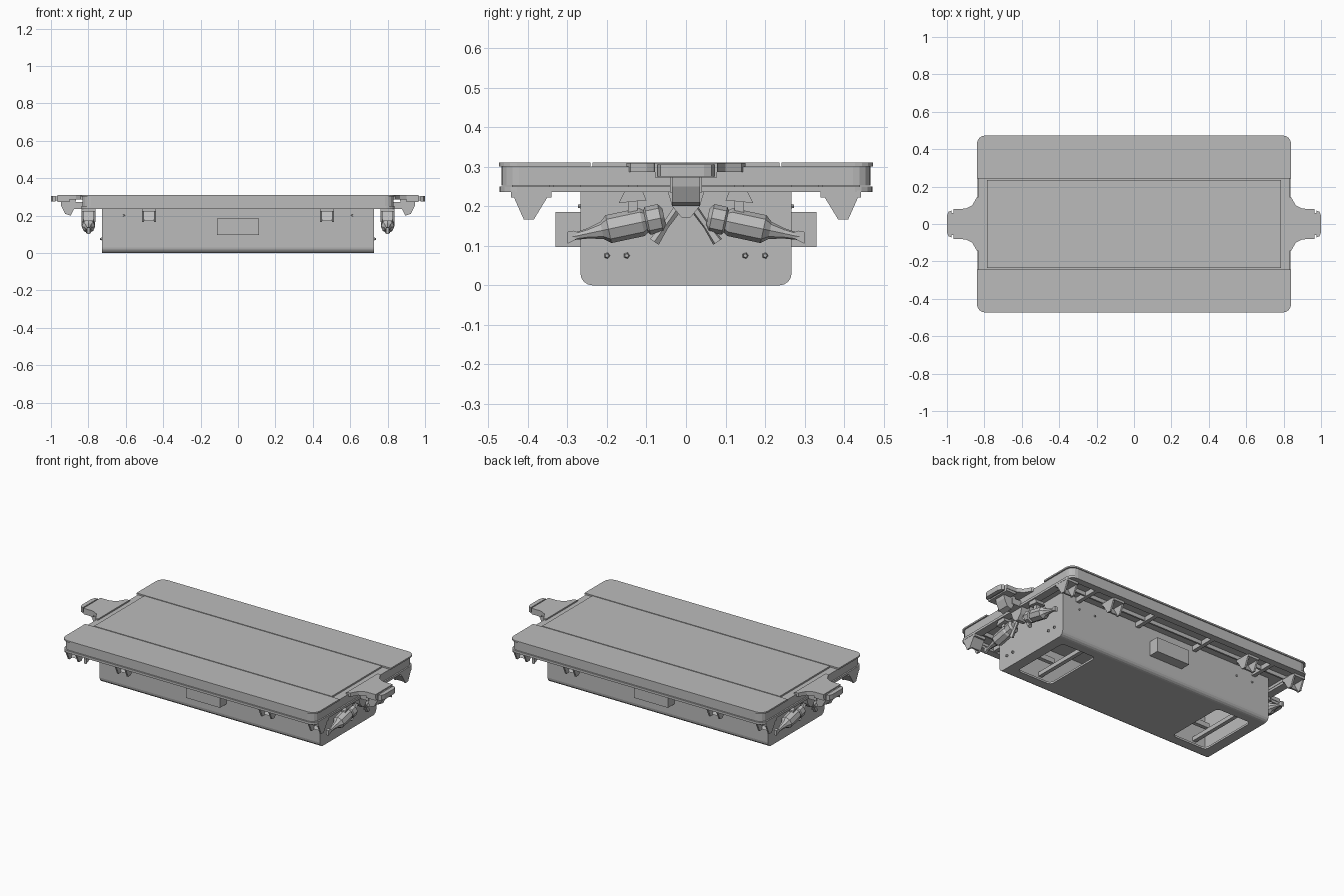
import bpy, bmesh, math
from mathutils import Vector

if "Cube" in bpy.data.objects:
    bpy.data.objects.remove(bpy.data.objects["Cube"])

grey = bpy.data.materials.new("plain grey")
grey.use_nodes = True
colour = (0.5, 0.5, 0.5, 1)
grey.diffuse_color = colour
grey.node_tree.nodes["Principled BSDF"].inputs["Base Color"].default_value = colour


def finish(name, bm):
    bmesh.ops.recalc_face_normals(bm, faces=bm.faces)
    mesh = bpy.data.meshes.new(name)
    bm.to_mesh(mesh)
    bm.free()
    mesh.materials.append(grey)
    ob = bpy.data.objects.new(name, mesh)
    bpy.context.collection.objects.link(ob)
    return ob


def prism(name, outline, lo, hi, axis="z"):
    """Extrude a 2D outline: xy along z, yz along x, or xz along y."""
    place = {"z": lambda a, b, t: (a, b, t),
             "x": lambda a, b, t: (t, a, b),
             "y": lambda a, b, t: (a, t, b)}[axis]
    bm = bmesh.new()
    low = [bm.verts.new(place(a, b, lo)) for a, b in outline]
    top = [bm.verts.new(place(a, b, hi)) for a, b in outline]
    bm.faces.new(low)
    bm.faces.new(top)
    for i in range(len(low)):
        j = (i + 1) % len(low)
        bm.faces.new((low[i], low[j], top[j], top[i]))
    return finish(name, bm)


def box(name, x0, x1, y0, y1, z0, z1):
    return prism(name, [(x0, y0), (x1, y0), (x1, y1), (x0, y1)], z0, z1)


def rounded(x0, x1, y0, y1, radii, steps=4):
    """Rounded rectangle; radii run from the low corner counter-clockwise."""
    pts = []
    corners = [(x0, y0, 1, 1), (x1, y0, -1, 1), (x1, y1, -1, -1), (x0, y1, 1, -1)]
    for k, ((cx, cy, sx, sy), r) in enumerate(zip(corners, radii)):
        if r == 0:
            pts.append((cx, cy))
            continue
        for i in range(steps + 1):
            a = math.pi * (1 + k / 2 + i / steps / 2)
            pts.append((cx + sx * r + r * math.cos(a), cy + sy * r + r * math.sin(a)))
    return pts


def ring(name, outer, inner, z0, z1):
    """Hollow frame between two matching outlines."""
    bm = bmesh.new()
    loops = [[bm.verts.new((x, y, z)) for x, y in o]
             for o, z in ((outer, z0), (outer, z1), (inner, z1), (inner, z0))]
    n = len(outer)
    for k in range(4):
        a, b = loops[k], loops[(k + 1) % 4]
        for i in range(n):
            j = (i + 1) % n
            bm.faces.new((a[i], a[j], b[j], b[i]))
    return finish(name, bm)


def spindle(name, start, end, profile, sides=8):
    """Faceted turned part; profile holds (fraction along axis, radius)."""
    start, end = Vector(start), Vector(end)
    turn = (end - start).to_track_quat("Z", "Y")
    bm = bmesh.new()
    loops = []
    for t, r in profile:
        centre = start.lerp(end, t)
        loops.append([bm.verts.new(centre + turn @ Vector(
            (r * math.cos(a), r * math.sin(a), 0)))
            for a in [2 * math.pi * i / sides for i in range(sides)]])
    bm.faces.new(loops[0])
    bm.faces.new(loops[-1])
    for a, b in zip(loops, loops[1:]):
        for i in range(sides):
            j = (i + 1) % sides
            bm.faces.new((a[i], a[j], b[j], b[i]))
    return finish(name, bm)


def cut(target, cutter):
    mod = target.modifiers.new("cut", "BOOLEAN")
    mod.operation, mod.solver, mod.object = "DIFFERENCE", "EXACT", cutter
    bpy.context.view_layer.objects.active = target
    bpy.ops.object.modifier_apply(modifier=mod.name)
    bpy.data.objects.remove(cutter)


# Deck: slab, side planks, centre panel and rims
R = [0.045] * 4
prism("deck_slab", rounded(-0.832, 0.832, -0.467, 0.467, R), 0.268, 0.301)
inner = rounded(-0.79, 0.79, -0.43, 0.43, R)
ring("deck_rim", rounded(-0.832, 0.832, -0.467, 0.467, R), inner, 0.252, 0.27)
ring("deck_lower_lip", rounded(-0.838, 0.838, -0.472, 0.472, R), inner, 0.236, 0.25)
prism("deck_plank_front", rounded(-0.84, 0.84, -0.473, -0.242, [0.045, 0.045, 0, 0]), 0.301, 0.31)
prism("deck_plank_back", rounded(-0.84, 0.84, 0.242, 0.473, [0, 0, 0.045, 0.045]), 0.301, 0.31)
box("deck_panel", -0.785, 0.785, -0.236, 0.236, 0.301, 0.31)

# Hull: hollow tub with rounded lower edges and two openings below
hull = prism("hull", rounded(-0.267, 0.267, 0, 0.268, [0.03, 0.03, 0, 0]), -0.727, 0.727, "x")
cut(hull, box("hull_cavity", -0.715, 0.715, -0.255, 0.255, 0.012, 0.262))
for s in (-1, 1):
    xa, xb = sorted((s * 0.43, s * 0.665))
    cut(hull, prism("hull_opening", rounded(xa, xb, -0.19, 0.19, [0.025] * 4), -0.05, 0.05))
    # Frame bars inside each opening
    for x in (0.45, 0.64):
        box("inner_crossbar", s * x - 0.012, s * x + 0.012, -0.255, 0.255, 0.07, 0.095)
    for y in (-0.17, 0.17):
        box("inner_rail", xa, xb, y - 0.012, y + 0.012, 0.12, 0.15)
ring("drain_frame", rounded(-0.03, 0.03, -0.025, 0.025, [0.004] * 4),
     rounded(-0.018, 0.018, -0.014, 0.014, [0.004] * 4), -0.0, 0.004)

for f in (-1, 1):
    # Side equipment box
    y0, y1 = sorted((f * 0.26, f * 0.33))
    box("side_box", -0.112, 0.112, y0, y1, 0.097, 0.185)
    # Joists under the deck overhang
    y0, y1 = sorted((f * 0.265, f * 0.44))
    for x in (-0.62, -0.2, 0.2, 0.62):
        box("deck_joist", x - 0.012, x + 0.012, y0, y1, 0.24, 0.27)
    y0, y1 = sorted((f * 0.335, f * 0.345))
    box("deck_stringer", -0.8, 0.8, y0, y1, 0.245, 0.27)
    # Tapered hanging brackets
    taper = [(f * 0.34, 0.24), (f * 0.443, 0.24), (f * 0.41, 0.166), (f * 0.385, 0.166)]
    web = [(f * 0.34, 0.24), (f * 0.352, 0.24), (f * 0.392, 0.172), (f * 0.382, 0.172)]
    for x in (-0.8, -0.475, 0.475, 0.8):
        for d in (-0.032, 0.032):
            prism("bracket_cheek", taper, x + d - 0.005, x + d + 0.005, "x")
        prism("bracket_web", web, x - 0.03, x + 0.03, "x")
        y0, y1 = sorted((f * 0.34, f * 0.443))
        box("bracket_top", x - 0.037, x + 0.037, y0, y1, 0.222, 0.24)
    # Small side bolts
    for x in (-0.61, -0.5, 0.5, 0.61):
        spindle("side_bolt", (x, f * 0.262, 0.2), (x, f * 0.273, 0.2), [(0, 0.007), (1, 0.005)], 6)

for s in (-1, 1):
    # Coupler: tapered tongue, head, end cap and hook
    tongue = [(0.82, -0.15), (0.842, -0.14), (0.865, -0.1), (0.9, -0.082), (0.965, -0.08)]
    tongue += [(x, -y) for x, y in reversed(tongue)]
    prism("coupler_tongue", [(s * x, y) for x, y in tongue], 0.286, 0.309)
    x0, x1 = sorted((s * 0.9, s * 0.965))
    box("coupler_head", x0, x1, -0.078, 0.078, 0.272, 0.3)
    x0, x1 = sorted((s * 0.96, s * 0.982))
    box("coupler_neck", x0, x1, -0.06, 0.06, 0.28, 0.302)
    cap = [(0.975, -0.072), (0.992, -0.065), (1.0, -0.045),
           (1.0, 0.045), (0.992, 0.065), (0.975, 0.072)]
    prism("coupler_cap", [(s * x, y) for x, y in cap], 0.275, 0.306)
    hook = [(0.865, 0.29), (0.95, 0.29), (0.945, 0.25), (0.925, 0.21), (0.895, 0.2), (0.875, 0.24)]
    prism("coupler_hook", [(s * x, z) for x, z in hook], -0.035, 0.035, "y")
    x0, x1 = sorted((s * 0.72, s * 0.89))
    box("coupler_drawbar", x0, x1, -0.04, 0.04, 0.235, 0.272)
    # Hanger joining the drawbar to the cylinders
    hanger = [(-0.05, 0.25), (0.05, 0.25), (0.035, 0.2), (0.01, 0.17), (-0.01, 0.17), (-0.035, 0.2)]
    x0, x1 = sorted((s * 0.775, s * 0.83))
    prism("cylinder_hanger", hanger, x0, x1, "x")
    for f in (-1, 1):
        x = s * 0.8
        # Slanted cylinder with stepped collar and drawn-out tail
        spindle("cylinder", (x, f * 0.055, 0.172), (x, f * 0.29, 0.122),
                [(0, 0.022), (0.04, 0.036), (0.18, 0.036), (0.2, 0.029), (0.24, 0.036),
                 (0.6, 0.036), (0.67, 0.022), (0.82, 0.013), (1, 0.008)])
        spindle("cylinder_strut", (x, f * 0.01, 0.21), (x, f * 0.08, 0.11),
                [(0, 0.012), (0.6, 0.009), (1, 0.014)], 5)
        fin = [(f * 0.255, 0.128), (f * 0.285, 0.138), (f * 0.3, 0.135), (f * 0.29, 0.108), (f * 0.3, 0.105)]
        prism("cylinder_fin", fin[:3] + [fin[4]], x - 0.008, x + 0.008, "x")
        # Mount plate above the cylinder
        mount = [(f * 0.1, 0.215), (f * 0.17, 0.208), (f * 0.155, 0.238), (f * 0.11, 0.24)]
        prism("cylinder_mount", mount, x - 0.03, x + 0.03, "x")
        box("cylinder_stem", x - 0.012, x + 0.012, f * 0.135 - 0.012, f * 0.135 + 0.012, 0.17, 0.27)
        # Small lugs on the hull end
        for y, z in ((0.15, 0.075), (0.2, 0.075)):
            spindle("end_lug", (s * 0.72, f * y, z), (s * 0.738, f * y, z), [(0, 0.01), (1, 0.005)], 5)
